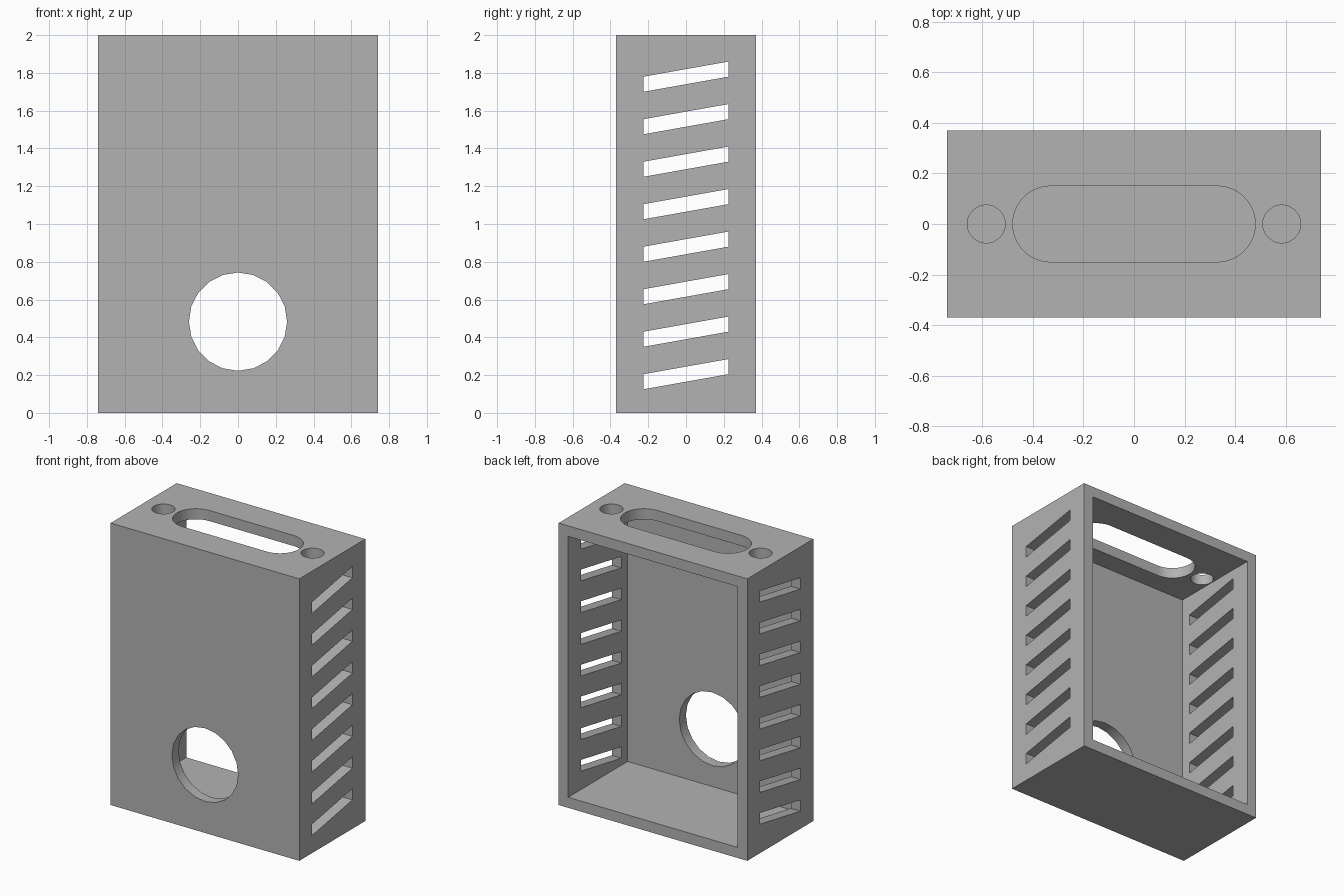
import bpy, bmesh, math
from mathutils import Vector

if "Cube" in bpy.data.objects:
    bpy.data.objects.remove(bpy.data.objects["Cube"], do_unlink=True)

W, D, H, T = 1.48, 0.74, 2.0, 0.075   # width, depth, height, wall thickness

grey = bpy.data.materials.new("plain grey")
grey.use_nodes = True
grey.diffuse_color = (0.45, 0.45, 0.45, 1)
grey.node_tree.nodes["Principled BSDF"].inputs["Base Color"].default_value = grey.diffuse_color


def prisms(name, outlines, sweep):
    """Sweep closed 3D outlines along a vector into one mesh object."""
    bm = bmesh.new()
    for outline in outlines:
        face = bm.faces.new([bm.verts.new(p) for p in outline])
        ext = bmesh.ops.extrude_face_region(bm, geom=[face], use_keep_orig=True)
        moved = [v for v in ext["geom"] if isinstance(v, bmesh.types.BMVert)]
        bmesh.ops.translate(bm, verts=moved, vec=Vector(sweep))
    bmesh.ops.recalc_face_normals(bm, faces=bm.faces)
    mesh = bpy.data.meshes.new(name)
    bm.to_mesh(mesh)
    bm.free()
    mesh.materials.append(grey)
    obj = bpy.data.objects.new(name, mesh)
    bpy.context.collection.objects.link(obj)
    return obj


def rect(x, y0, y1, z):
    return [(-x, y0, z), (x, y0, z), (x, y1, z), (-x, y1, z)]


def pill(cx, half, r, steps):
    """Circle, or a stadium when half > 0, as (u, v) points."""
    pts = []
    for side, start in ((1, -math.pi / 2), (-1, math.pi / 2)):
        last = steps if half else steps - 1
        for i in range(last + 1):
            a = start + math.pi * i / steps
            pts.append((cx + side * half + r * math.cos(a), r * math.sin(a)))
    return pts


# Outer body
housing = prisms("housing", [rect(W / 2, -D / 2, D / 2, 0)], (0, 0, H))

# Cavity open at the back
cavity = prisms("cavity_cutter", [rect(W / 2 - T, -D / 2 + T, D, T)], (0, 0, H - 2 * T))

# Slanted vents through both sides
vents = []
for i in range(8):
    z = 0.125 + i * 0.225
    vents.append([(-1, -0.225, z), (-1, 0.225, z + 0.08),
                  (-1, 0.225, z + 0.16), (-1, -0.225, z + 0.08)])
vent_cutter = prisms("vent_cutter", vents, (2, 0, 0))

# Round port in the front wall
port = [(u, -0.5, 0.483 + v) for u, v in pill(0, 0, 0.26, 10)]
port_cutter = prisms("port_cutter", [port], (0, 0.3, 0))

# Long slot and two round holes in the top wall
top = [pill(0, 0.33, 0.15, 24), pill(-0.585, 0, 0.075, 24), pill(0.585, 0, 0.075, 24)]
top_cutter = prisms("top_cutter", [[(u, v, H - 0.2) for u, v in o] for o in top], (0, 0, 0.4))

cutters = [cavity, vent_cutter, port_cutter, top_cutter]
for c in cutters:
    c.hide_render = True
    mod = housing.modifiers.new(c.name, "BOOLEAN")
    mod.operation, mod.solver, mod.object = "DIFFERENCE", "EXACT", c

# Bake the cuts and drop the helpers
graph = bpy.context.evaluated_depsgraph_get()
baked = bpy.data.meshes.new_from_object(housing.evaluated_get(graph))
housing.modifiers.clear()
housing.data = baked
for c in cutters:
    bpy.data.objects.remove(c, do_unlink=True)

bpy.ops.object.select_all(action="DESELECT")
housing.select_set(True)
bpy.context.view_layer.objects.active = housing
bpy.ops.object.shade_smooth_by_angle(angle=math.radians(30))
